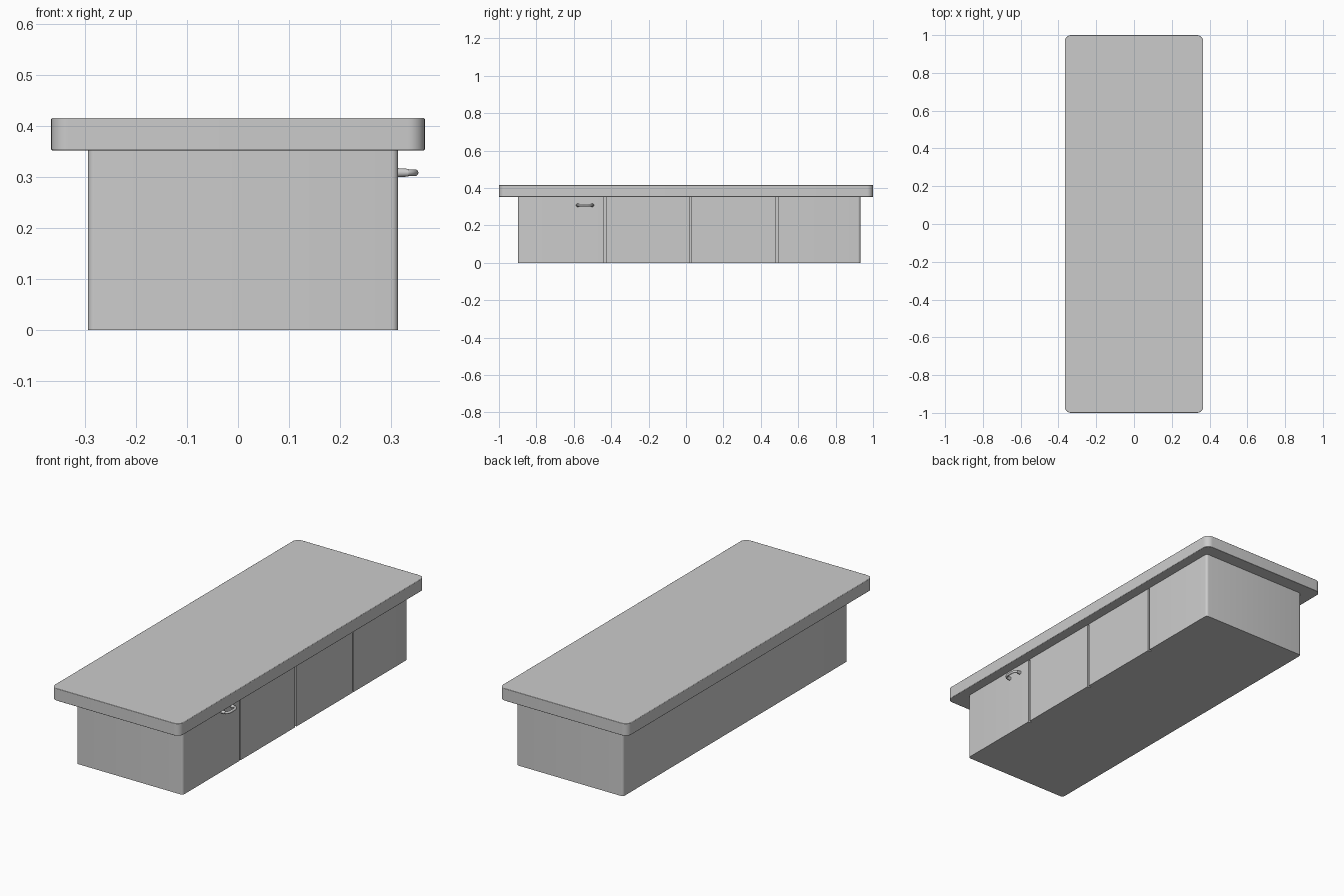
import bpy, bmesh, math

if "Cube" in bpy.data.objects:
    bpy.data.objects.remove(bpy.data.objects["Cube"])


def rounded_rect(x0, x1, y0, y1, r, seg, grooves=(), gw=0.011, gd=0.014):
    """Counter-clockwise plan outline, with optional grooves cut into the +x side."""
    pts = []

    def corner(cx, cy, start):
        for i in range(seg + 1):
            a = math.radians(start + 90 * i / seg)
            pts.append((cx + r * math.cos(a), cy + r * math.sin(a)))

    corner(x0 + r, y0 + r, 180)
    corner(x1 - r, y0 + r, 270)
    for y in grooves:
        pts.extend([(x1, y - gw / 2), (x1 - gd, y - gw / 2),
                    (x1 - gd, y + gw / 2), (x1, y + gw / 2)])
    corner(x1 - r, y1 - r, 0)
    corner(x0 + r, y1 - r, 90)
    return pts


def prism(name, outline, z0, z1, bevel=0.0):
    bm = bmesh.new()
    base = bm.faces.new([bm.verts.new((x, y, z0)) for x, y in outline])
    ext = bmesh.ops.extrude_face_region(bm, geom=[base], use_keep_orig=True)
    top = [v for v in ext["geom"] if isinstance(v, bmesh.types.BMVert)]
    bmesh.ops.translate(bm, verts=top, vec=(0, 0, z1 - z0))
    bmesh.ops.recalc_face_normals(bm, faces=bm.faces)
    mesh = bpy.data.meshes.new(name)
    bm.to_mesh(mesh)
    bm.free()
    obj = bpy.data.objects.new(name, mesh)
    bpy.context.collection.objects.link(obj)
    if bevel:
        mod = obj.modifiers.new("edge", "BEVEL")
        mod.width, mod.segments = bevel, 2
        mod.limit_method, mod.angle_limit = "ANGLE", math.radians(60)
    smooth(obj)
    return obj


def smooth(obj):
    bpy.ops.object.select_all(action="DESELECT")
    bpy.context.view_layer.objects.active = obj
    obj.select_set(True)
    bpy.ops.object.shade_smooth_by_angle(angle=math.radians(40))


# Counter top slab with rounded corners
prism("top_slab", rounded_rect(-0.366, 0.366, -1, 1, 0.033, 8), 0.352, 0.415, 0.002)

# Cabinet body with three door gaps on the right side
prism("cabinet_body",
      rounded_rect(-0.294, 0.314, -0.898, 0.932, 0.013, 5, (-0.432, 0.023, 0.488)),
      0, 0.353)

# Bowed door handle
HY, HZ = -0.54, 0.308
curve = bpy.data.curves.new("door_handle", "CURVE")
curve.dimensions = "3D"
curve.bevel_depth, curve.bevel_resolution = 0.0065, 3
curve.resolution_u = 6
curve.use_fill_caps = True
path = [(0.312, -0.039), (0.332, -0.038), (0.345, -0.024),
        (0.3465, 0), (0.345, 0.024), (0.332, 0.038), (0.312, 0.039)]
spline = curve.splines.new("BEZIER")
spline.bezier_points.add(len(path) - 1)
for p, (x, y) in zip(spline.bezier_points, path):
    p.co = (x, HY + y, HZ)
    p.handle_left_type = p.handle_right_type = "AUTO"
handle = bpy.data.objects.new("door_handle", curve)
bpy.context.collection.objects.link(handle)

# Round mounts at the handle ends
for side, label in ((-1, "front"), (1, "back")):
    bpy.ops.mesh.primitive_cone_add(
        vertices=20, radius1=0.009, radius2=0.0075, depth=0.022,
        location=(0.323, HY + side * 0.0385, HZ), rotation=(0, math.pi / 2, 0))
    mount = bpy.context.object
    mount.name = "handle_mount_" + label
    smooth(mount)
